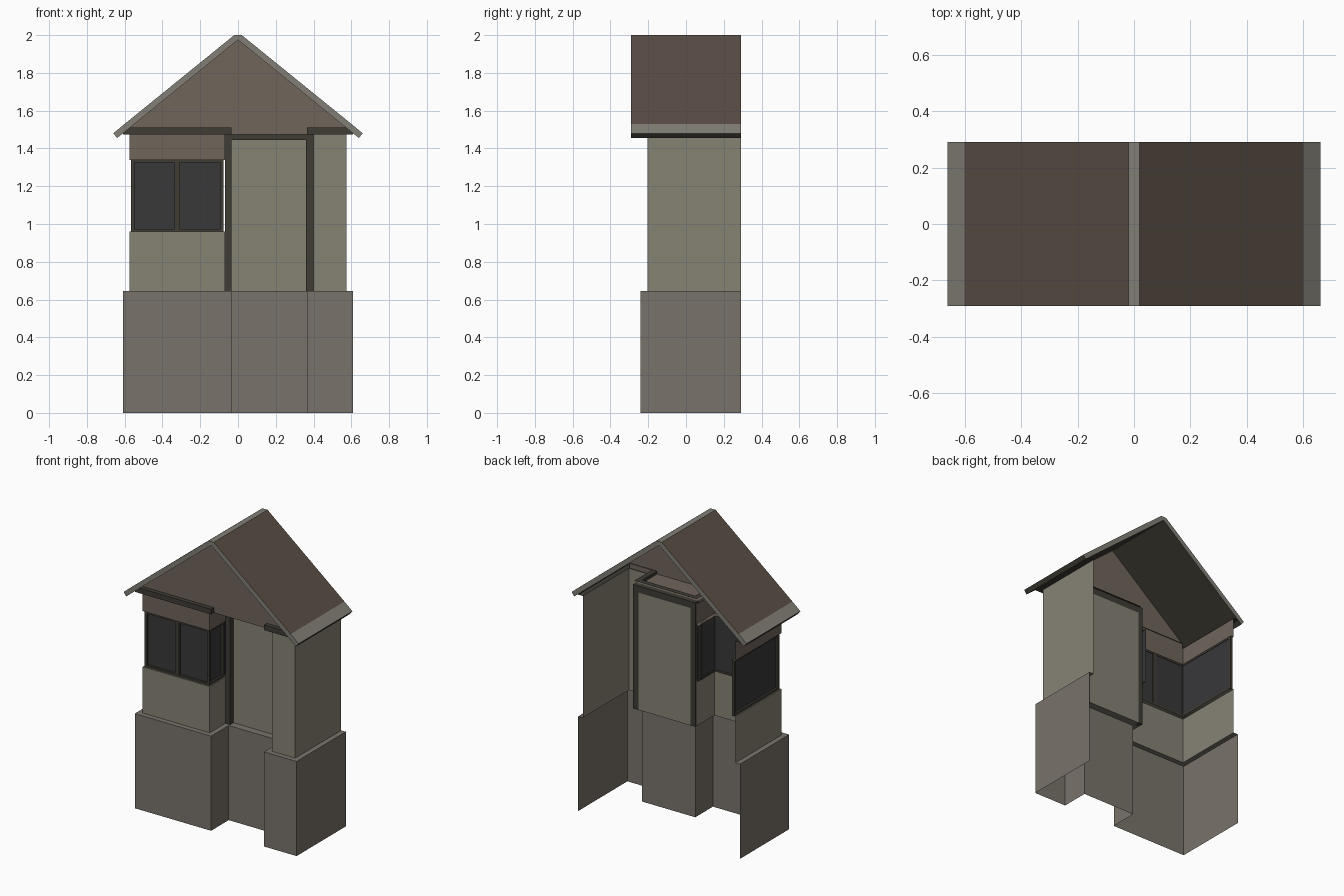
import bpy, bmesh

if "Cube" in bpy.data.objects:
    bpy.data.objects.remove(bpy.data.objects["Cube"])

def material(name, rgb):
    m = bpy.data.materials.new(name)
    m.diffuse_color = (*rgb, 1)
    m.use_nodes = True
    m.node_tree.nodes["Principled BSDF"].inputs["Base Color"].default_value = m.diffuse_color
    return m

STONE = material("stone", (0.19, 0.17, 0.145))
PLASTER = material("plaster", (0.24, 0.225, 0.175))
GABLE = material("gable_brown", (0.16, 0.13, 0.105))
ROOF = material("roof_brown", (0.10, 0.075, 0.06))
EDGE = material("roof_edge", (0.22, 0.21, 0.18))
TRIM = material("dark_trim", (0.05, 0.045, 0.035))
GLASS = material("dark_glass", (0.04, 0.04, 0.042))

def finish(name, bm, *mats):
    me = bpy.data.meshes.new(name)
    bm.to_mesh(me)
    bm.free()
    ob = bpy.data.objects.new(name, me)
    for m in mats:
        me.materials.append(m)
    bpy.context.collection.objects.link(ob)
    return ob

def loft(name, rows, mat):
    """Open sheet joining successive rows of points with quads."""
    bm = bmesh.new()
    vs = [[bm.verts.new(p) for p in r] for r in rows]
    for a, b in zip(vs, vs[1:]):
        for i in range(len(a) - 1):
            bm.faces.new((a[i], a[i + 1], b[i + 1], b[i]))
    return finish(name, bm, mat)

def polygon(name, pts, mat):
    bm = bmesh.new()
    bm.faces.new([bm.verts.new(p) for p in pts])
    return finish(name, bm, mat)

def box(name, x0, x1, y0, y1, z0, z1, mat):
    bm = bmesh.new()
    bmesh.ops.create_cube(bm, size=1)
    for v in bm.verts:
        v.co = ((x0 + x1) / 2 + v.co.x * (x1 - x0),
                (y0 + y1) / 2 + v.co.y * (y1 - y0),
                (z0 + z1) / 2 + v.co.z * (z1 - z0))
    return finish(name, bm, mat)

BACK = 0.29

def plan(z, off=0.0):
    """Footprint of the upper walls pushed outward by off, open at the back."""
    x, f, a, b, r = 0.575 + off, -0.205 - off, -0.07 + off, 0.4 - off, -0.015 - off
    return [(-x, BACK, z), (-x, f, z), (a, f, z), (a, r, z),
            (b, r, z), (b, f, z), (x, f, z), (x, BACK, z)]

P = 0.035
Z_BASE, Z_SILL, Z_HEAD, Z_TOP, Z_CORNICE = 0.645, 0.96, 1.34, 1.475, 1.51

# Stone plinth with its ledge
loft("plinth", [plan(0, P), plan(Z_BASE, P), plan(Z_BASE)], STONE)

# Upper walls, with a gap for the wrap-around window on the left block
loft("wall_below_window", [plan(Z_BASE)[:4], plan(Z_SILL)[:4], plan(Z_SILL, -0.025)[:4]], PLASTER)
loft("wall_above_window", [plan(Z_HEAD, -0.025)[:4], plan(Z_HEAD)[:4], plan(Z_TOP)[:4]], GABLE)
loft("right_wall", [plan(Z_BASE)[4:], plan(Z_TOP)[4:]], PLASTER)

# Cornice following the plinth outline
loft("cornice", [plan(Z_TOP), plan(Z_TOP, P), plan(Z_CORNICE, P), plan(Z_CORNICE)], TRIM)

# Gable and ceiling of the door recess
polygon("gable", [(-0.575, -0.21, Z_TOP), (0.575, -0.21, Z_TOP), (0.575, -0.21, 1.508),
                  (0, -0.21, 1.975), (-0.575, -0.21, 1.508)], GABLE)
polygon("recess_ceiling", [(-0.07, -0.21, 1.49), (0.4, -0.21, 1.49),
                           (0.4, -0.015, 1.49), (-0.07, -0.015, 1.49)], GABLE)

# Door and frame
polygon("door", [(-0.035, 0, Z_BASE), (0.36, 0, Z_BASE), (0.36, 0, 1.445), (-0.035, 0, 1.445)], PLASTER)
polygon("door_sill", [(-0.07, -0.02, Z_BASE), (0.4, -0.02, Z_BASE), (0.36, 0, Z_BASE), (-0.035, 0, Z_BASE)], STONE)
for side, x0, x1 in (("left", -0.07, -0.035), ("right", 0.36, 0.4)):
    box(side + "_door_post", x0, x1, -0.035, 0, Z_BASE, 1.49, TRIM)
box("door_lintel", -0.035, 0.36, -0.035, 0, 1.445, 1.49, TRIM)

# Window glass on three sides
loft("window_glass", [plan(Z_SILL, -0.022)[:4], plan(Z_HEAD, -0.022)[:4]], GLASS)

# Window posts and rails
T = 0.018
for i, (x, y) in enumerate(((-0.567, -0.197), (-0.078 - T, -0.197),
                            (-0.078 - T, -0.033 - T), (-0.567, BACK - T))):
    box(f"window_post_{i + 1}", x, x + T, y, y + T, Z_SILL, Z_HEAD, TRIM)
box("window_mullion", -0.337, -0.307, -0.197, -0.18, Z_SILL, Z_HEAD, TRIM)
for tag, z in (("bottom", Z_SILL), ("top", Z_HEAD - 0.014)):
    box(tag + "_front_rail", -0.567, -0.078, -0.197, -0.18, z, z + 0.014, TRIM)
    box(tag + "_left_rail", -0.567, -0.55, -0.197, BACK, z, z + 0.014, TRIM)
    box(tag + "_inner_rail", -0.095, -0.078, -0.197, -0.033, z, z + 0.014, TRIM)

# Roof slab: chevron profile swept front to back, lighter along ridge and edges
half = [(0.02, 2.0), (0.60, 1.53), (0.66, 1.48), (0.64, 1.455), (0, 1.975)]
profile = half + [(-x, z) for x, z in reversed(half[:4])]
bm = bmesh.new()
front, rear = ([bm.verts.new((x, y, z)) for x, z in profile] for y in (-0.29, BACK))
n = len(profile)
for i in range(n):
    j = (i + 1) % n
    f = bm.faces.new((front[i], front[j], rear[j], rear[i]))
    f.material_index = {0: 0, n - 2: 0, 3: 2, 4: 2, 2: 2, 5: 2}.get(i, 1)
for ring in (front, rear):
    for idx in ((0, 1, 2, 3, 4), (4, 5, 6, 7, 8), (0, 4, 8)):
        bm.faces.new([ring[k] for k in idx]).material_index = 1
bmesh.ops.recalc_face_normals(bm, faces=bm.faces)
finish("roof", bm, ROOF, EDGE, TRIM)
